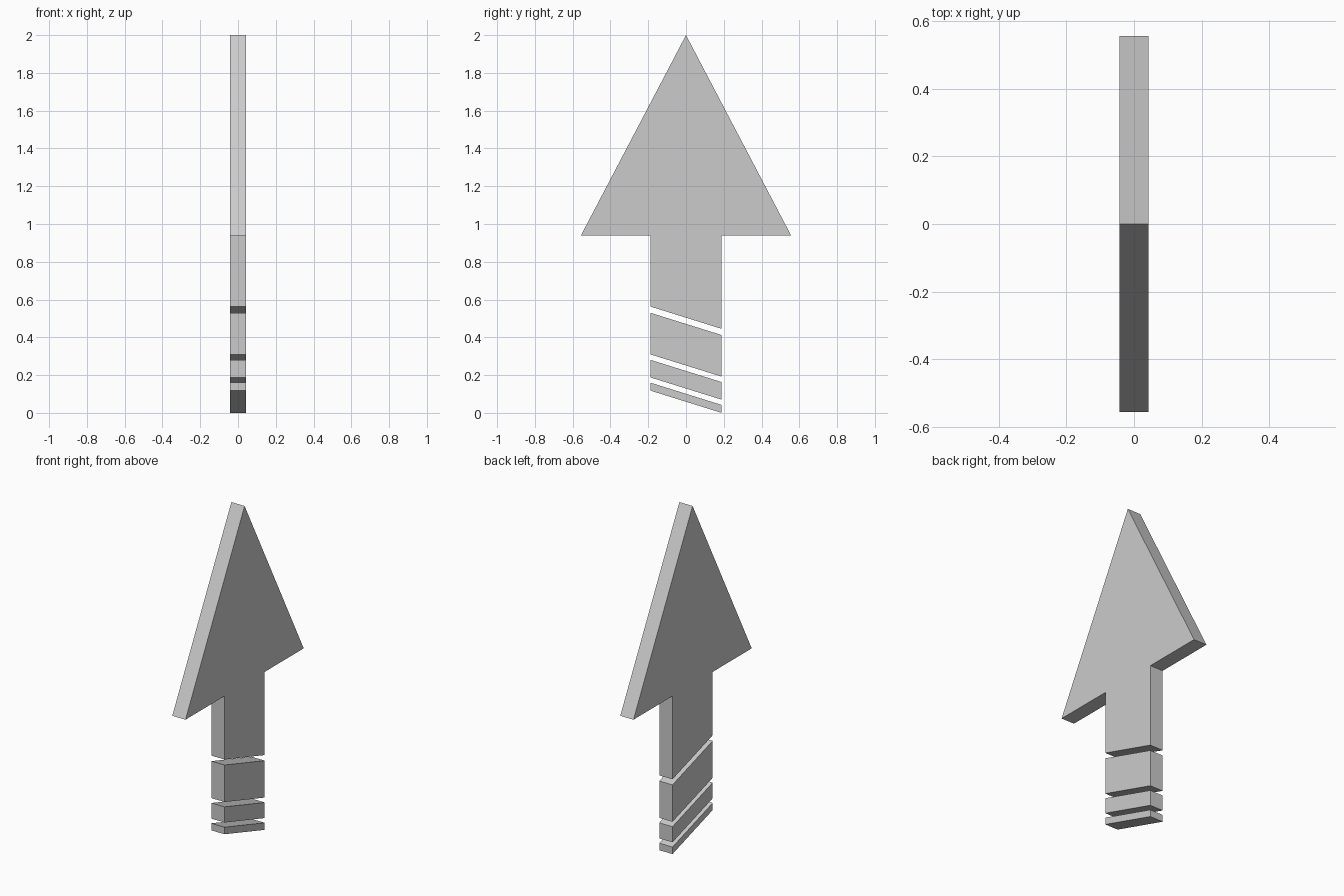
import bpy, bmesh

if "Cube" in bpy.data.objects:
    bpy.data.objects.remove(bpy.data.objects["Cube"])

HALF_T = 0.0435   # half thickness along x
SHAFT = 0.189     # half width of the shaft
DROP = 0.118      # fall of each slanted cut from -y to +y


def plate(name, profile):
    """Extrude a (y, z) outline through the thickness."""
    bm = bmesh.new()
    face = bm.faces.new([bm.verts.new((-HALF_T, y, z)) for y, z in profile])
    ext = bmesh.ops.extrude_face_region(bm, geom=[face])
    moved = [g for g in ext["geom"] if isinstance(g, bmesh.types.BMVert)]
    bmesh.ops.translate(bm, verts=moved, vec=(2 * HALF_T, 0, 0))
    bmesh.ops.recalc_face_normals(bm, faces=bm.faces)
    mesh = bpy.data.meshes.new(name)
    bm.to_mesh(mesh)
    bm.free()
    obj = bpy.data.objects.new(name, mesh)
    bpy.context.collection.objects.link(obj)
    return obj


# Arrow head with upper shaft, ending in a slanted cut
plate("arrow_head", [
    (0, 2.0), (-0.556, 0.94), (-SHAFT, 0.94), (-SHAFT, 0.563),
    (SHAFT, 0.563 - DROP), (SHAFT, 0.94), (0.556, 0.94)])

# Slanted tail segments, thinner towards the bottom (z at the -y edge)
for i, (top, bottom) in enumerate([(0.53, 0.31), (0.281, 0.188), (0.16, DROP)], 1):
    plate(f"tail_segment_{i}", [
        (-SHAFT, top), (-SHAFT, bottom),
        (SHAFT, bottom - DROP), (SHAFT, top - DROP)])
